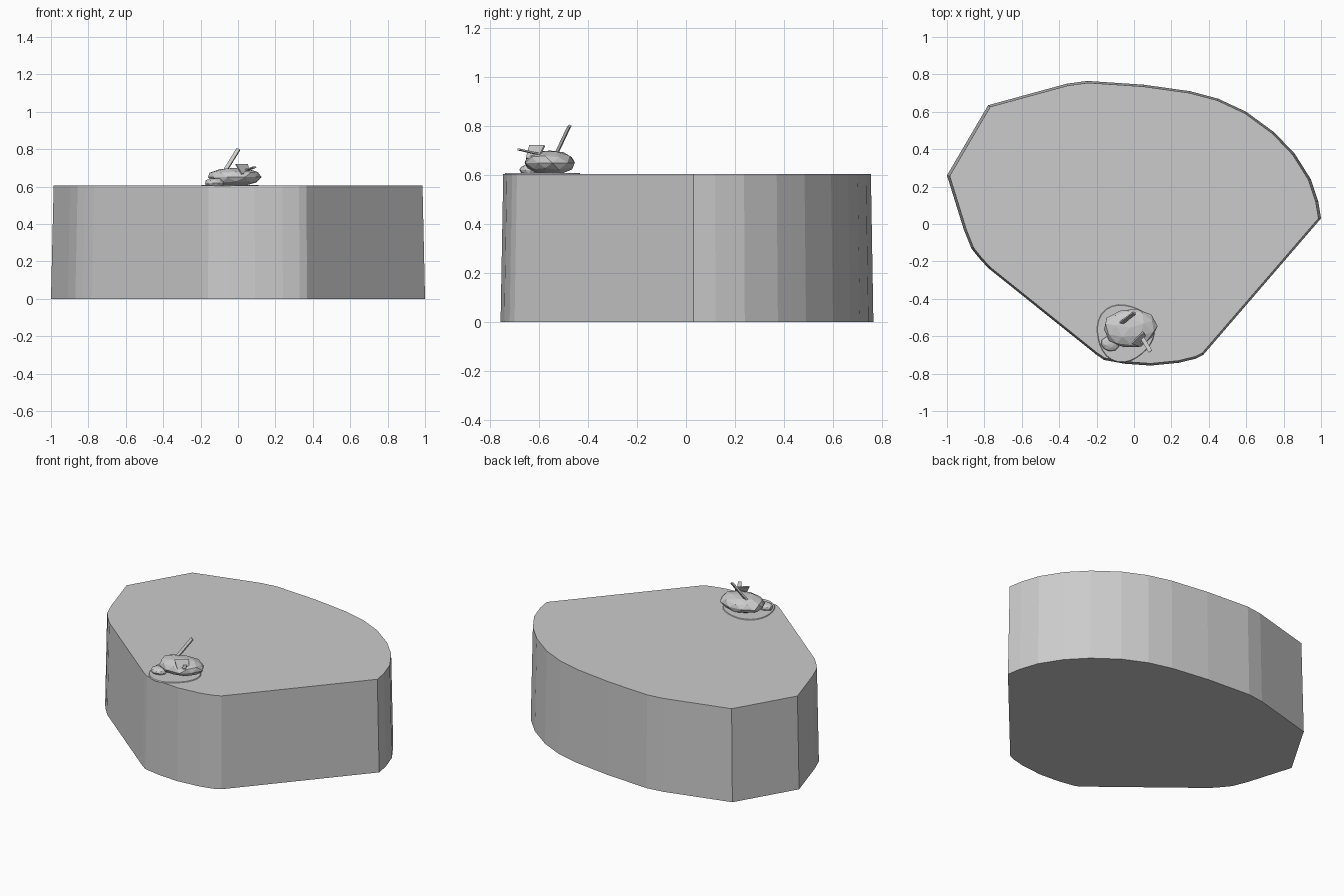
import bpy, bmesh, math, random
from mathutils import Vector, Matrix

random.seed(4)
cube = bpy.data.objects.get("Cube")
if cube:
    bpy.data.objects.remove(cube, do_unlink=True)

# One stone grey for everything
GREY = (0.6, 0.6, 0.6, 1)
stone = bpy.data.materials.new("stone_grey")
stone.use_nodes = True
stone.diffuse_color = GREY
stone.node_tree.nodes["Principled BSDF"].inputs["Base Color"].default_value = GREY


def finish(name, bm):
    bmesh.ops.recalc_face_normals(bm, faces=bm.faces)
    mesh = bpy.data.meshes.new(name)
    bm.to_mesh(mesh)
    bm.free()
    mesh.materials.append(stone)
    obj = bpy.data.objects.new(name, mesh)
    bpy.context.collection.objects.link(obj)
    return obj


def slab(name, outline, z0, z1, taper):
    """Extrude an outline upwards, shrinking it about its own centre."""
    bm = bmesh.new()
    mid = sum((Vector(p) for p in outline), Vector((0, 0))) / len(outline)
    base = [bm.verts.new((x, y, z0)) for x, y in outline]
    cap = []
    for p in outline:
        q = mid + (Vector(p) - mid) * taper
        cap.append(bm.verts.new((q.x, q.y, z1)))
    bm.faces.new(base)
    bm.faces.new(cap)
    for i in range(len(base)):
        j = (i + 1) % len(base)
        bm.faces.new((base[i], base[j], cap[j], cap[i]))
    return finish(name, bm)


def rock(name, centre, radii, floor, detail, turn):
    """Faceted boulder with jittered corners and a flat underside."""
    bm = bmesh.new()
    bmesh.ops.create_icosphere(bm, subdivisions=detail, radius=1)
    bmesh.ops.rotate(bm, verts=bm.verts, matrix=Matrix.Rotation(turn, 3, "Z"))
    for v in bm.verts:
        v.co *= random.uniform(0.92, 1.05)
        v.co = Vector(centre) + v.co * Vector(radii)
        v.co.z = max(v.co.z, floor)
    return finish(name, bm)


def beam(name, start, end, width, depth, turn=0):
    """Square-cut stick running between two points."""
    a, b = Vector(start), Vector(end)
    bm = bmesh.new()
    bmesh.ops.create_cube(bm, size=1)
    place = (Matrix.Translation((a + b) / 2)
             @ (b - a).to_track_quat("Z", "Y").to_matrix().to_4x4()
             @ Matrix.Rotation(turn, 4, "Z")
             @ Matrix.Diagonal((width, depth, (b - a).length, 1)))
    bm.transform(place)
    return finish(name, bm)


# Plateau
OUTLINE = [(-1, .26), (-.91, -.03), (-.87, -.13), (-.83, -.18), (-.78, -.235),
           (-.2, -.70), (-.16, -.727), (-.05, -.747), (.09, -.757), (.24, -.742),
           (.33, -.72), (.37, -.70), (1, .03), (.985, .12), (.945, .24),
           (.86, .375), (.75, .49), (.6, .6), (.45, .67), (.3, .71),
           (.05, .745), (-.25, .765), (-.36, .75), (-.78, .635)]
slab("plateau", OUTLINE, 0, .605, .986)

# Thin ground patch under the rocks
patch = []
for i in range(28):
    a = math.tau * i / 28
    r = .155 + .008 * math.sin(3 * a + 1)
    patch.append((-.05 + r * math.cos(a), -.582 + r * math.sin(a)))
slab("ground_patch", patch, .603, .609, .97)

# Rocks
rock("large_rock", (-.022, -.555, .65), (.147, .106, .052), .606, 2, .4)
rock("small_rock", (-.125, -.638, .62), (.054, .042, .025), .606, 2, 1.1)

# Splinters of wood standing in the large rock
beam("tall_splinter", (-.075, -.535, .675), (.002, -.476, .8), .02, .011, .6)
beam("short_splinter", (.03, -.585, .682), (.088, -.682, .704), .022, .007)

# Broken board leaning on the rock
bm = bmesh.new()
corners = [(.02, -.652, .667), (.065, -.603, .667), (.05, -.577, .72), (-.013, -.638, .72)]
bm.faces.new([bm.verts.new(c) for c in corners])
board = finish("broken_board", bm)
thick = board.modifiers.new("thickness", "SOLIDIFY")
thick.thickness = .007
thick.offset = 0
